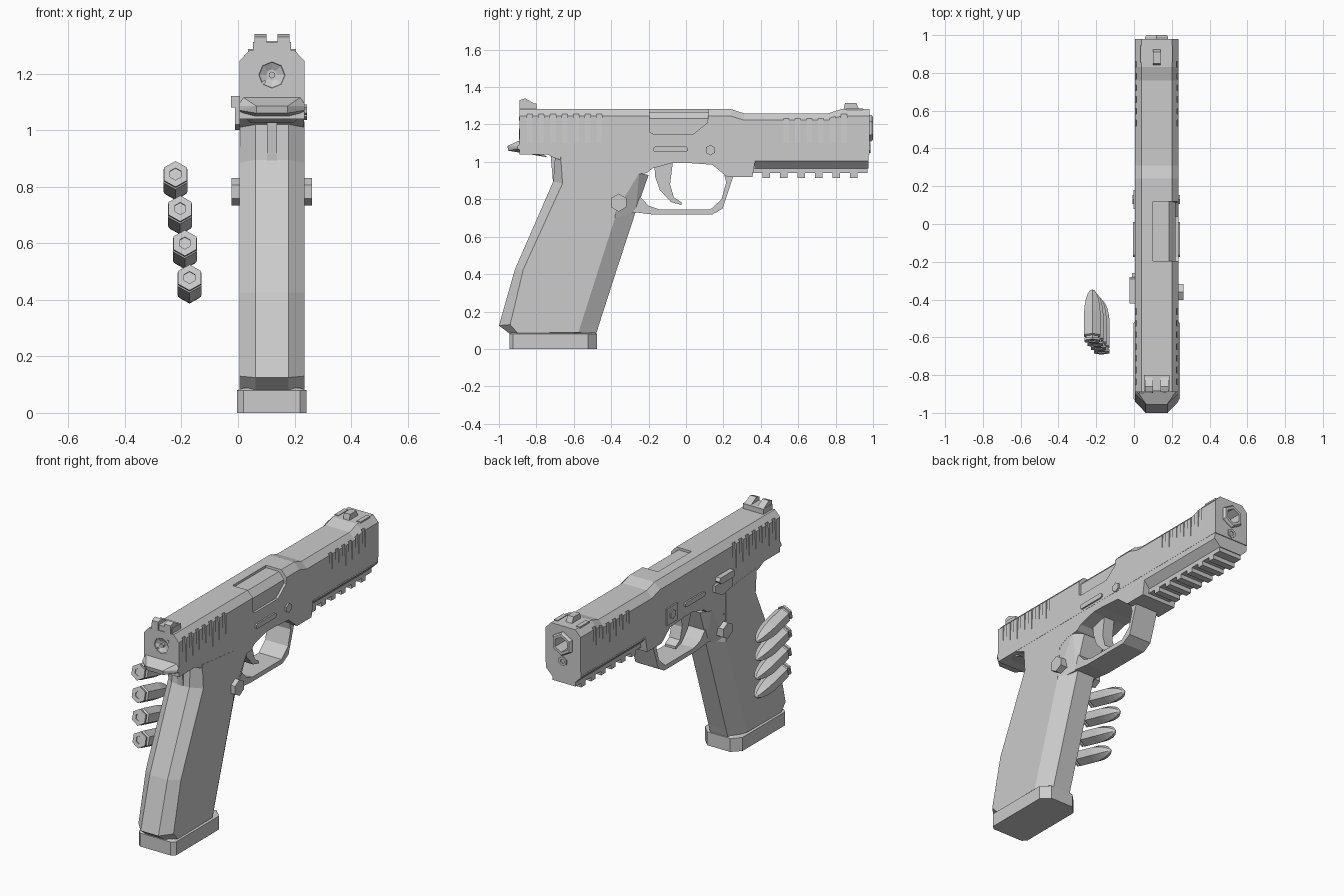
import bpy, bmesh, math
from mathutils import Matrix, Vector

cube = bpy.data.objects.get("Cube")
if cube:
    bpy.data.objects.remove(cube, do_unlink=True)

C = 0.12      # centre plane of the pistol
HW = 0.115    # half width of slide and frame

grey = bpy.data.materials.new("grey metal")
grey.use_nodes = True
grey.diffuse_color = (0.6, 0.6, 0.6, 1)
grey.node_tree.nodes["Principled BSDF"].inputs["Base Color"].default_value = (0.6, 0.6, 0.6, 1)


def finish(name, bm):
    bmesh.ops.recalc_face_normals(bm, faces=bm.faces)
    me = bpy.data.meshes.new(name)
    bm.to_mesh(me)
    bm.free()
    me.materials.append(grey)
    ob = bpy.data.objects.new(name, me)
    bpy.context.collection.objects.link(ob)
    return ob


def loft(name, rings):
    """Skin closed rings of points and cap both ends."""
    bm = bmesh.new()
    rows = [[bm.verts.new(p) for p in r] for r in rings]
    n = len(rows[0])
    for a, b in zip(rows, rows[1:]):
        for i in range(n):
            j = (i + 1) % n
            bm.faces.new((a[i], a[j], b[j], b[i]))
    bm.faces.new(rows[0])
    bm.faces.new(rows[-1])
    return finish(name, bm)


def prism(name, profile, x0, x1):
    """Side profile of (y, z) points pushed from x0 to x1."""
    return loft(name, [[(x, y, z) for y, z in profile] for x in (x0, x1)])


def slab(name, profile, half):
    return prism(name, profile, C - half, C + half)


def hull(name, half_points):
    """Convex solid from (half width, y, z) points mirrored over the centre plane."""
    bm = bmesh.new()
    for w, y, z in half_points:
        for s in (-1, 1):
            bm.verts.new((C + s * w, y, z))
    bmesh.ops.convex_hull(bm, input=bm.verts)
    return finish(name, bm)


def box(name, x0, x1, y0, y1, z0, z1):
    return prism(name, [(y0, z0), (y1, z0), (y1, z1), (y0, z1)], x0, x1)


def ngon(y, z, r, n=6, turn=math.pi / 2):
    return [(y + r * math.cos(turn + i * math.tau / n),
             z + r * math.sin(turn + i * math.tau / n)) for i in range(n)]


def turned(name, profile, matrix, n=6):
    """Lathe (radius, distance) points around the local y axis."""
    rings = [[matrix @ Vector((x, d, z)) for x, z in ngon(0, 0, r, n)] for r, d in profile]
    return loft(name, rings)


def cut(target, cutters):
    for c in cutters:
        c.hide_render = True
        mod = target.modifiers.new("cut", "BOOLEAN")
        mod.operation, mod.solver, mod.object = "DIFFERENCE", "EXACT", c
    bpy.context.view_layer.objects.active = target
    for mod in list(target.modifiers):
        bpy.ops.object.modifier_apply(modifier=mod.name)
    for c in cutters:
        bpy.data.objects.remove(c, do_unlink=True)


# Slide with chamfered top and lowered middle
def slide_ring(y, top, inset=0.0, bottom=1.04):
    w, t = HW - inset, top - inset
    half = [(w, bottom), (w, t - 0.037), (w - 0.035, t)]
    return [(C + x, y, z) for x, z in half] + [(C - x, y, z) for x, z in reversed(half)]


stations = [(-0.89, 1.282), (0.24, 1.282), (0.31, 1.26), (0.76, 1.26), (0.83, 1.282), (0.98, 1.282)]
slide = loft("slide", [slide_ring(y, t) for y, t in stations])

# Ejection port and tapered grip serrations cut from the slide
port = [(-0.195, 1.35), (-0.195, 1.16), (-0.175, 1.15), (0.04, 1.15), (0.115, 1.21), (0.125, 1.35)]
cutters = [prism("port_cutter", port, 0.1, 0.3)]
grooves = [-0.85 + 0.062 * i for i in range(7)] + [0.52 + 0.062 * i for i in range(6)]
for s in (-1, 1):
    bm = bmesh.new()
    for y in grooves:
        made = [bm.verts.new((C + s * w, yy, z)) for yy in (y, y + 0.03)
                for w, z in ((HW - 0.012, 1.3), (HW + 0.01, 1.3), (HW + 0.01, 1.1), (HW, 1.1))]
        bmesh.ops.convex_hull(bm, input=made)
    cutters.append(finish("serration_cutter", bm))
bore = Matrix.Translation((C, 0, 1.18))
cutters.append(turned("bore_cutter", [(0.045, 0.85), (0.045, 1.1)], bore))
cutters.append(turned("rear_dish_cutter", [(0.05, -0.9), (0.045, -0.885), (0.02, -0.872)],
                      Matrix.Translation((C, 0, 1.195)), 8))
cut(slide, cutters)
loft("barrel_chamber", [slide_ring(y, 1.282, 0.014, 1.1) for y in (-0.2, 0.13)])

# Muzzle ring, guide rod and rear firing pin
muzzle = turned("muzzle_ring", [(0.07, 0.95), (0.07, 0.99), (0.062, 1.0)], bore)
cut(muzzle, [turned("bore_cutter", [(0.045, 0.9), (0.045, 1.1)], bore)])
turned("guide_rod", [(0.028, 0.95), (0.028, 0.986), (0.014, 0.986), (0.014, 0.975)],
       Matrix.Translation((C, 0, 1.075)))
turned("firing_pin", [(0.012, -0.86), (0.012, -0.89)], Matrix.Translation((C, 0, 1.195)))
turned("rear_pin", [(0.01, -0.87), (0.01, -0.893)], Matrix.Translation((0.162, 0, 1.232)), 8)
loft("rear_slot_plate", [[(x, y, z) for x, z in ((0.03, 1.125), (0.036, 1.12), (0.1, 1.17), (0.095, 1.178))]
                         for y in (-0.88, -0.894)])

# Sights
rear = [(-0.89, 1.27), (-0.8, 1.27), (-0.8, 1.305), (-0.86, 1.34), (-0.89, 1.33)]
for name, s in (("left", 1), ("right", -1)):
    prism(name + "_rear_sight_post", rear, C + s * 0.02, C + s * 0.062)
    box(name + "_slide_top_tab", C + s * 0.06, C + s * 0.085, 0.855, 0.945, 1.262, 1.286)
box("rear_sight_base", C - 0.067, C + 0.067, -0.885, -0.8, 1.27, 1.312)
slab("front_sight", [(0.84, 1.27), (0.93, 1.27), (0.91, 1.315), (0.85, 1.315)], 0.02)

# Frame side profile
frame = [(-0.88, 1.11), (-0.88, 1.075), (-0.78, 1.06), (-0.7, 1.02), (-0.67, 1.01), (-0.66, 0.885),
         (-0.5, 0.72), (-0.38, 0.7), (-0.36, 0.9), (-0.3, 0.93), (-0.21, 0.94), (-0.18, 0.965),
         (-0.07, 0.995), (0.0, 0.995), (0.14, 0.985), (0.22, 0.92), (0.355, 0.92), (0.37, 1.01),
         (0.975, 1.01), (0.975, 1.1)]
slab("frame", frame, HW - 0.001)

# Beavertail under the rear of the slide
hull("beavertail", [(HW, -0.87, 1.115), (HW, -0.87, 1.06), (0.1, -0.89, 1.115), (HW, -0.9, 1.085),
                    (HW, -0.9, 1.07), (0.055, -0.955, 1.085), (0.055, -0.95, 1.06), (0.075, -0.74, 1.025)])

# Accessory rail
hull("dust_cover", [(w, y, z) for y in (0.365, 0.975) for w, z in ((HW, 1.015), (HW, 1.005), (0.075, 0.965))])
box("rail", C - 0.075, C + 0.075, 0.35, 0.97, 0.94, 0.966)
for i in range(6):
    y = 0.41 + 0.0935 * i
    box("rail_tooth", C - 0.075, C + 0.075, y, y + 0.04, 0.915, 0.945)

# Grip: rings of back, back corner, front corner and front points
grip = [[(-0.945, 0.083), (-0.9, 0.085), (-0.575, 0.088), (-0.48, 0.08)],
        [(-1.0, 0.125), (-0.94, 0.13), (-0.562, 0.13), (-0.465, 0.13)],
        [(-0.915, 0.425), (-0.87, 0.425), (-0.468, 0.425), (-0.37, 0.425)],
        [(-0.71, 0.895), (-0.66, 0.885), (-0.38, 0.7), (-0.27, 0.73)],
        [(-0.7, 1.03), (-0.67, 1.03), (-0.38, 1.0), (-0.34, 1.0)]]
widths = (0.058, HW, HW, 0.058)
loft("grip", [[(C + w, y, z) for w, (y, z) in zip(widths, row)] +
              [(C - w, y, z) for w, (y, z) in reversed(list(zip(widths, row)))] for row in grip])
slab("backstrap_rib", [(-0.725, 1.05), (-0.71, 0.88), (-0.65, 0.88), (-0.65, 1.05)], 0.018)
hull("magazine_base", [(w, y, z) for w, y in ((0.1, -0.945), (0.123, -0.925), (0.123, -0.525), (0.075, -0.477))
                       for z in (0.0, 0.08)] + [(0.1, -0.93, 0.088), (0.07, -0.49, 0.088)])

# Trigger guard, its tapered root and the trigger
hull("guard_root", [(HW - 0.002, -0.4, 0.7), (HW - 0.002, -0.36, 0.92), (HW - 0.002, -0.25, 0.94),
                    (HW - 0.002, -0.36, 0.76), (0.07, -0.27, 0.73), (0.07, -0.25, 0.82), (0.07, -0.2, 0.93)])
slab("trigger_guard", [(-0.38, 0.72), (-0.27, 0.73), (-0.17, 0.718), (0.14, 0.718), (0.195, 0.75), (0.255, 0.93),
                       (0.2, 0.95), (0.215, 0.89), (0.19, 0.8), (0.13, 0.745), (-0.14, 0.745),
                       (-0.2, 0.765), (-0.25, 0.82), (-0.38, 0.8)], 0.075)
slab("trigger", [(-0.17, 1.0), (-0.07, 1.0), (-0.085, 0.88), (-0.065, 0.81), (-0.025, 0.785), (-0.025, 0.77),
                 (-0.08, 0.785), (-0.14, 0.85), (-0.165, 0.92)], 0.035)

# Controls on both sides
prism("magazine_release", ngon(-0.36, 0.782, 0.048), -0.023, 0.262)
slot = [(-0.175, 1.06), (-0.165, 1.053), (0.0, 1.053), (0.01, 1.06), (0.01, 1.075),
        (0.0, 1.082), (-0.165, 1.082), (-0.175, 1.075)]
prism("slide_stop", slot, -0.004, 0.244)
prism("takedown_pin", ngon(0.13, 1.063, 0.028), -0.008, 0.244)
box("takedown_plate", -0.003, 0.05, 0.08, 0.18, 1.01, 1.11)
prism("safety_plate", [(-0.42, 1.02), (-0.33, 1.0), (-0.26, 1.04), (-0.26, 1.08), (-0.42, 1.09)], -0.01, 0.05)
prism("safety_lever", [(-0.42, 1.08), (-0.3, 1.08), (-0.28, 1.1), (-0.29, 1.12), (-0.42, 1.12)], -0.024, 0.05)

# Four cartridges stacked beside the grip, noses dipped
shell = [(0.022, 0.006), (0.022, 0.0), (0.047, 0.0), (0.047, 0.012), (0.038, 0.014), (0.038, 0.024),
         (0.049, 0.03), (0.049, 0.16), (0.046, 0.19), (0.039, 0.225), (0.028, 0.255), (0.014, 0.275), (0.005, 0.28)]
for i in range(4):
    place = Matrix.Translation((-0.221 + 0.0165 * i, -0.62 - 0.02 * i, 0.845 - 0.122 * i))
    turned("cartridge_%d" % (i + 1), shell, place @ Matrix.Rotation(math.radians(-14), 4, "X"))
